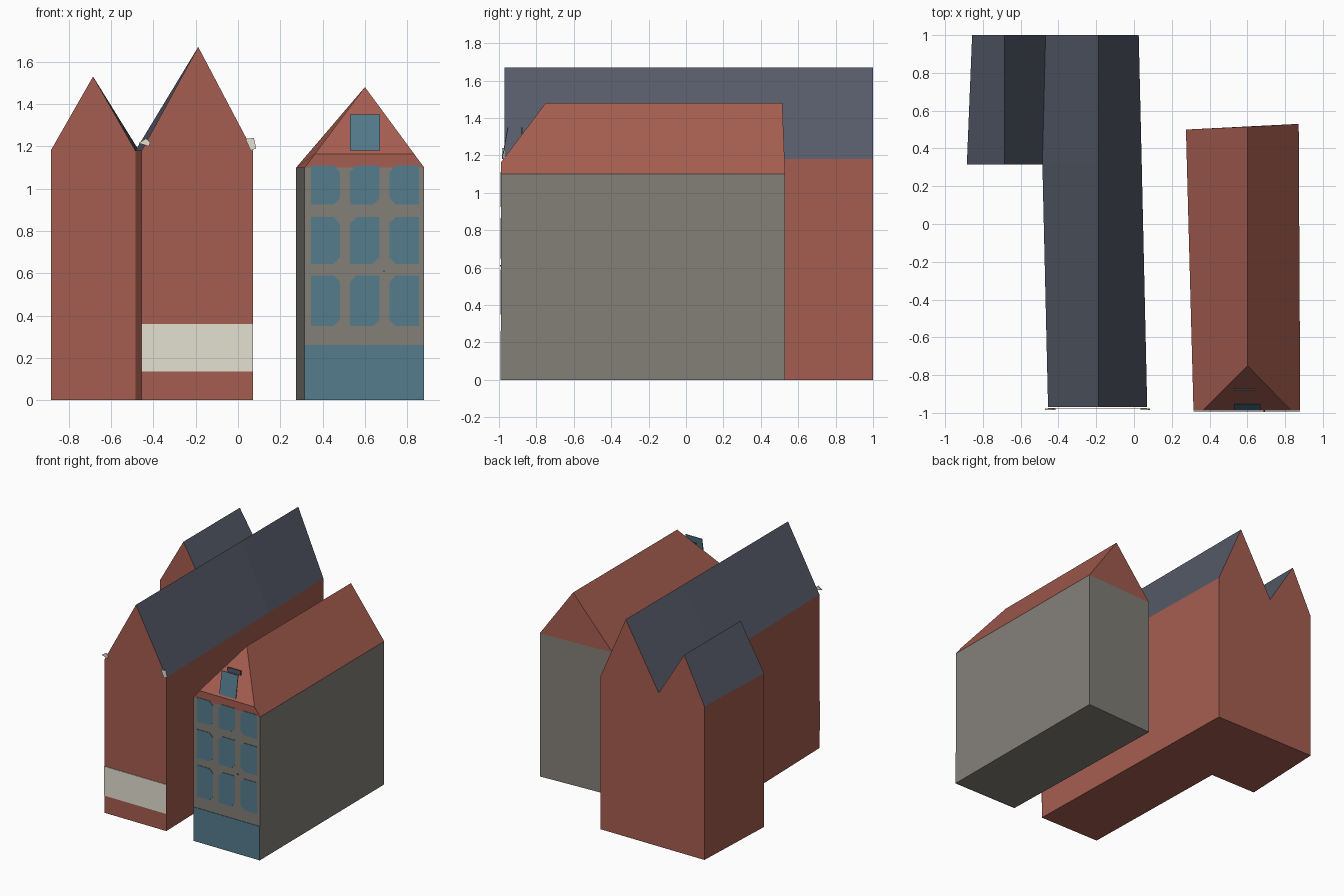
import bpy, bmesh

if "Cube" in bpy.data.objects:
    bpy.data.objects.remove(bpy.data.objects["Cube"])


def material(name, rgb):
    m = bpy.data.materials.new(name)
    lin = [((c / 255 + 0.055) / 1.055) ** 2.4 for c in rgb]
    m.diffuse_color = (*lin, 1)
    m.use_nodes = True
    m.node_tree.nodes["Principled BSDF"].inputs["Base Color"].default_value = m.diffuse_color
    return m


BRICK = material("red brick", (165, 93, 80))
SLATE = material("blue slate", (86, 91, 105))
STONE = material("grey stone", (132, 128, 121))
GLASS = material("teal glass", (85, 124, 141))
CREAM = material("cream paint", (228, 224, 209))


def build(name, faces, mats):
    """faces: list of (points, material index); equal points are welded."""
    bm = bmesh.new()
    for pts, mi in faces:
        f = bm.faces.new([bm.verts.new(p) for p in pts])
        f.material_index = mi
    bmesh.ops.remove_doubles(bm, verts=bm.verts, dist=0.0005)
    bmesh.ops.recalc_face_normals(bm, faces=bm.faces)
    me = bpy.data.meshes.new(name)
    bm.to_mesh(me)
    bm.free()
    for m in mats:
        me.materials.append(m)
    ob = bpy.data.objects.new(name, me)
    bpy.context.collection.objects.link(ob)
    return ob


def plate(name, outline, y, mat, depth=0.004, lean=0.0):
    """Thin upright plate from an (x, z) outline; lean moves it back with height."""
    z0 = min(z for x, z in outline)
    front = [(x, y + lean * (z - z0), z) for x, z in outline]
    back = [(a, b + depth, c) for a, b, c in front]
    n = len(front)
    faces = [(front, 0), (back[::-1], 0)]
    faces += [([front[i], back[i], back[(i + 1) % n], front[(i + 1) % n]], 0) for i in range(n)]
    return build(name, faces, [mat])


def rect(x0, x1, z0, z1):
    return [(x0, z0), (x1, z0), (x1, z1), (x0, z1)]


def gabled_house(name, sections, ridge_x, eave, ridge, open_left=(), open_right=()):
    """Gabled house swept through (y, left x, right x) sections."""
    rings = [[(l, y, 0), (l, y, eave), (ridge_x, y, ridge), (r, y, eave), (r, y, 0)]
             for y, l, r in sections]
    faces = [(rings[0], 0), (rings[-1], 0)]
    for i, (a, b) in enumerate(zip(rings, rings[1:])):
        for k in range(5):
            if (k == 0 and i in open_left) or (k == 3 and i in open_right):
                continue
            j = (k + 1) % 5
            faces.append(([a[k], b[k], b[j], a[j]], 1 if k in (1, 2) else 0))
    return build(name, faces, [BRICK, SLATE])


# Brick hall and its rear annex, joined along the valley
gabled_house("brick_hall", [(-0.97, -0.455, 0.07), (0.315, -0.485, 0.041), (1.0, -0.468, 0.025)],
             -0.188, 1.18, 1.67, open_left=(1,))
gabled_house("brick_annex", [(0.315, -0.885, -0.485), (1.0, -0.857, -0.468)],
             -0.685, 1.18, 1.53, open_right=(0,))

# Painted band and eave ornaments on the hall front
plate("painted_band", rect(-0.455, 0.07, 0.135, 0.36), -0.977, CREAM)
plate("left_eave_ornament", [(-0.47, 1.215), (-0.42, 1.2), (-0.415, 1.22), (-0.435, 1.237)],
      -0.985, CREAM, 0.008)
plate("right_eave_ornament", [(0.06, 1.18), (0.086, 1.19), (0.075, 1.24), (0.035, 1.235)],
      -0.985, CREAM, 0.008)

# Stone house with a half-hipped red roof
Y, E, H = -0.988, 1.10, 1.165
fl, fr, bl, br = (0.315, Y), (0.88, Y), (0.275, 0.50), (0.872, 0.53)
base = [fl, fr, br, bl]
at = lambda p, z: (p[0], p[1], z)
faces = [([at(p, 0) for p in base], 0)]
for p, q in zip(base, base[1:] + base[:1]):
    faces.append(([at(p, 0), at(q, 0), at(q, E), at(p, E)], 0))
build("stone_house", faces, [STONE])

hl, hr = (0.364, Y, H), (0.832, Y, H)
rf, rb = (0.6, -0.75, 1.48), (0.6, 0.515, 1.48)
build("half_hipped_roof", [
    ([at(fl, E), at(fr, E), hr, hl], 0),
    ([hl, hr, rf], 0),
    ([at(fl, E), hl, rf, rb, at(bl, E)], 0),
    ([at(fr, E), at(br, E), rb, rf, hr], 0),
    ([at(bl, E), rb, at(br, E)], 0)], [BRICK])

# Shop front and three rows of windows with clipped corners
plate("shop_window", rect(0.315, 0.88, 0.0, 0.26), Y - 0.005, GLASS)
c = 0.03
clips = [(0, 1, 1, 0), (0, 1, 0, 1), (1, 0, 0, 1)]  # bl, br, tr, tl per column
for row, (z0, z1) in enumerate([(0.35, 0.59), (0.645, 0.865), (0.925, 1.11)]):
    for col, (x0, x1) in enumerate([(0.345, 0.482), (0.53, 0.668), (0.715, 0.855)]):
        a, b, t, d = [c * k for k in clips[col]]
        pts = [(x0 + a, z0), (x1 - b, z0), (x1, z0 + b), (x1, z1 - t),
               (x1 - t, z1), (x0 + d, z1), (x0, z1 - d), (x0, z0 + a)]
        pts = [p for i, p in enumerate(pts) if p != pts[i - 1]]
        plate(f"window_{row}_{col}", pts, Y - 0.005, GLASS)

# Dormer window and the small plate behind it, door lamp
plate("dormer_window", rect(0.53, 0.67, 1.18, 1.35), -0.985, GLASS, 0.005, lean=0.18)
plate("dormer_cap", rect(0.53, 0.64, 1.315, 1.348), -0.882, SLATE, 0.008)
plate("wall_lamp", rect(0.686, 0.694, 0.606, 0.614), Y - 0.006, SLATE, 0.006)
